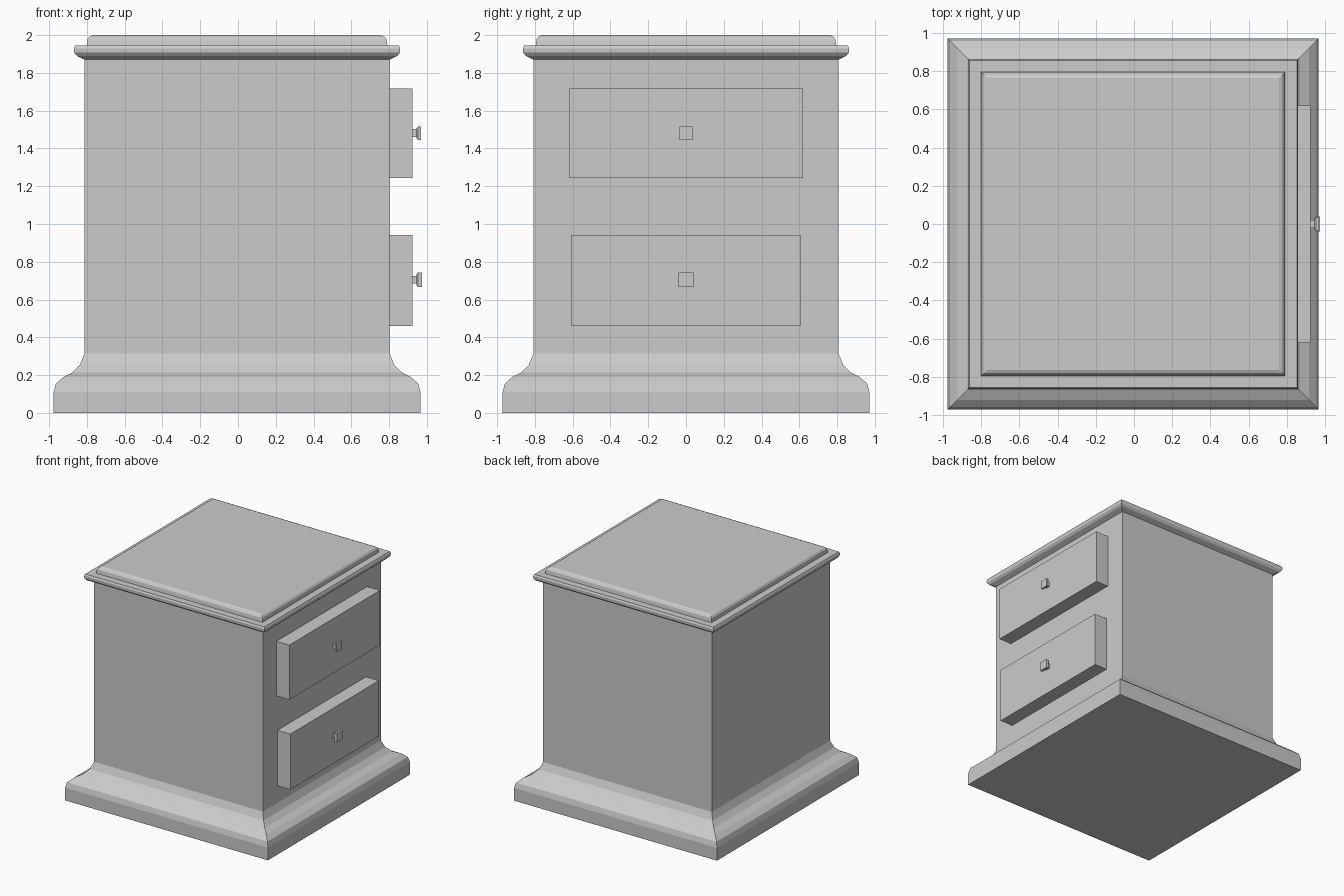
import bpy, bmesh

if "Cube" in bpy.data.objects:
    bpy.data.objects.remove(bpy.data.objects["Cube"])

CX = -0.005  # cabinet centre in x; the knobs stick out on +x


def make_object(name, bm):
    bmesh.ops.recalc_face_normals(bm, faces=bm.faces[:])
    me = bpy.data.meshes.new(name)
    bm.to_mesh(me)
    bm.free()
    ob = bpy.data.objects.new(name, me)
    bpy.context.collection.objects.link(ob)
    return ob


def square_loft(name, profile):
    """Sweep a (half width, height) profile around a square, capped at both ends."""
    bm = bmesh.new()
    rings = [[bm.verts.new((sx * r, sy * r, z))
              for sx, sy in ((-1, -1), (1, -1), (1, 1), (-1, 1))]
             for r, z in profile]
    for a, b in zip(rings, rings[1:]):
        for i in range(4):
            j = (i + 1) % 4
            bm.faces.new((a[i], a[j], b[j], b[i]))
    bm.faces.new(rings[0][::-1])
    bm.faces.new(rings[-1])
    return make_object(name, bm)


def box(name, x0, x1, half_y, z0, z1):
    bm = bmesh.new()
    bmesh.ops.create_cube(bm, size=1)
    for v in bm.verts:
        v.co = (x1 if v.co.x > 0 else x0,
                half_y if v.co.y > 0 else -half_y,
                z1 if v.co.z > 0 else z0)
    return make_object(name, bm)


# Cabinet: moulded plinth, plain sides, moulded rim and raised top panel
cabinet = square_loft("cabinet", [
    (0.971, 0.0), (0.971, 0.11), (0.959, 0.155), (0.92, 0.19),
    (0.87, 0.215), (0.832, 0.255), (0.807, 0.315),
    (0.807, 1.87), (0.848, 1.89), (0.862, 1.907), (0.864, 1.93), (0.857, 1.945),
    (0.796, 1.945), (0.791, 1.978), (0.781, 1.992), (0.763, 2.0)])
cabinet.location.x = CX

# Drawers on the +x side, each with a square flared knob
for label, half_y, z0, z1, knob_z, knob_r, knob_x in (
        ("upper", 0.62, 1.244, 1.717, 1.481, 0.035, 0.968),
        ("lower", 0.605, 0.461, 0.942, 0.705, 0.039, 0.974)):
    box(label + "_drawer", 0.79, 0.925, half_y, z0, z1)
    knob = square_loft(label + "_knob", [
        (0.021, 0.915), (0.021, 0.945), (knob_r * 0.8, 0.946),
        (knob_r, 0.953), (knob_r, knob_x)])
    knob.rotation_euler.y = 1.5707963
    knob.location.z = knob_z
